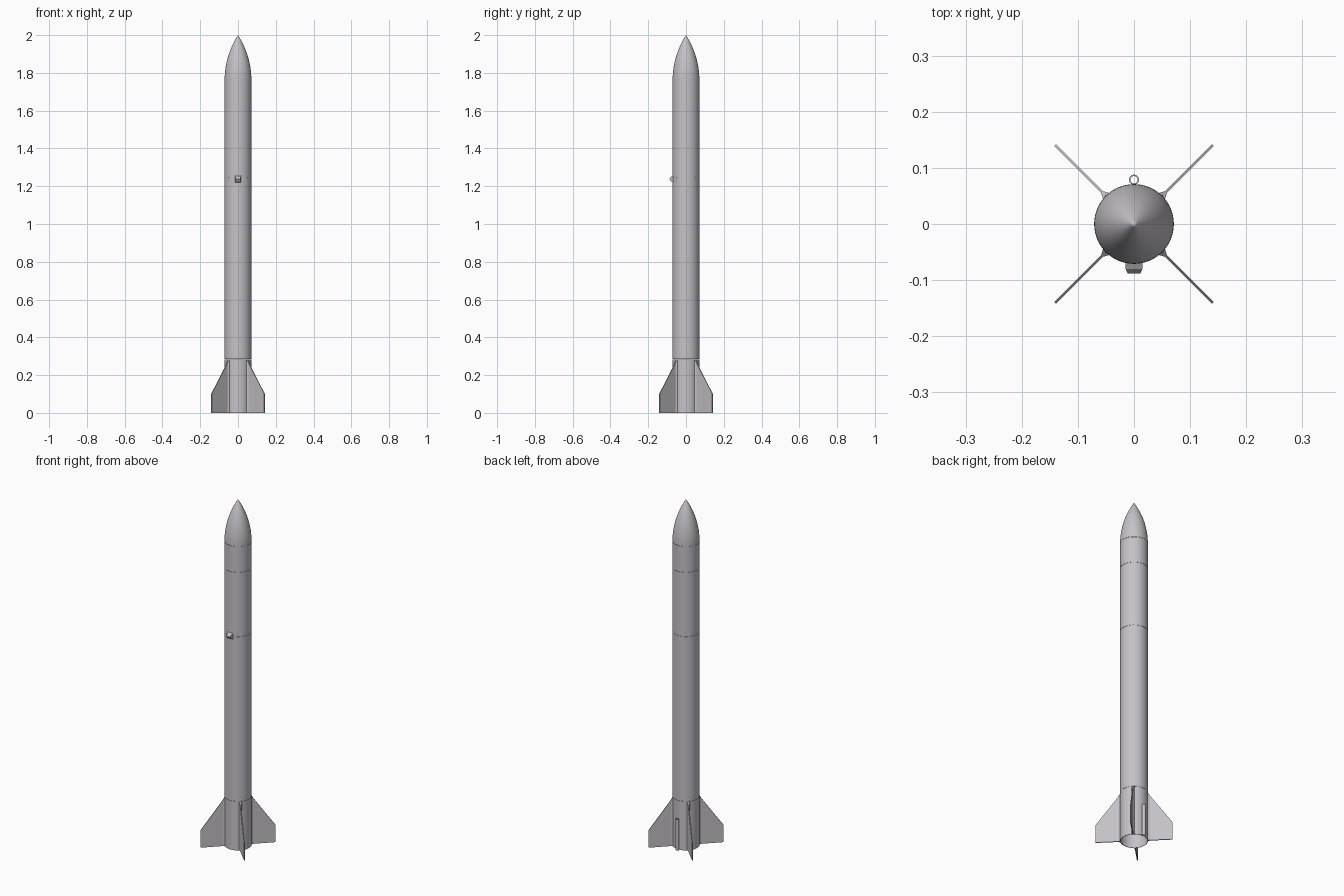
import bpy, bmesh, math
from mathutils import Matrix

if "Cube" in bpy.data.objects:
    bpy.data.objects.remove(bpy.data.objects["Cube"])

R = 0.071      # airframe radius
SEG = 64

grey = bpy.data.materials.new("light grey")
grey.diffuse_color = (0.56, 0.54, 0.57, 1)
grey.use_nodes = True
grey.node_tree.nodes["Principled BSDF"].inputs["Base Color"].default_value = grey.diffuse_color


def make(name, verts, faces, smooth=True):
    me = bpy.data.meshes.new(name)
    me.from_pydata(verts, [], faces)
    bm = bmesh.new()
    bm.from_mesh(me)
    bmesh.ops.remove_doubles(bm, verts=bm.verts, dist=1e-5)
    bmesh.ops.recalc_face_normals(bm, faces=bm.faces)
    bm.to_mesh(me)
    bm.free()
    ob = bpy.data.objects.new(name, me)
    bpy.context.collection.objects.link(ob)
    me.materials.append(grey)
    if smooth:
        bpy.ops.object.select_all(action='DESELECT')
        ob.select_set(True)
        bpy.context.view_layer.objects.active = ob
        bpy.ops.object.shade_smooth_by_angle(angle=math.radians(35))
    return ob


def lathe(name, profile, seg=SEG, closed=False):
    """Spin a (radius, z) profile round the z axis."""
    n = len(profile)
    verts = [(r * math.cos(2 * math.pi * s / seg), r * math.sin(2 * math.pi * s / seg), z)
             for s in range(seg) for r, z in profile]
    faces = []
    for s in range(seg):
        a, b = s * n, ((s + 1) % seg) * n
        for i in range(n if closed else n - 1):
            j = (i + 1) % n
            faces.append((a + i, b + i, b + j, a + j))
    return make(name, verts, faces)


def tube(name, r_out, r_in, z0, z1, seg=SEG):
    return lathe(name, [(r_out, z0), (r_out, z1), (r_in, z1), (r_in, z0)], seg, True)


# Airframe sections, meeting at thin seams
tube("fin_can", R, R - 0.002, 0.0, 0.283)
tube("lower_body_tube", R, R - 0.002, 0.284, 1.237)
tube("upper_body_tube", R, R - 0.002, 1.238, 1.609)
tube("payload_tube", R, R - 0.002, 1.610, 1.759)

# Ogive nose cone
L = 0.24
rho = (R * R + L * L) / (2 * R)
nose = [(math.sqrt(rho ** 2 - (L * i / 24) ** 2) + R - rho, 1.76 + L * i / 24)
        for i in range(24)]
lathe("nose_cone", nose + [(0.0, 2.0)])


def slab(name, outline, half):
    """Flat plate in the radial plane; half(r) gives half the thickness."""
    n = len(outline)
    verts = [(r, s * half(r), z) for s in (-1, 1) for r, z in outline]
    faces = [tuple(range(n)), tuple(range(n, 2 * n))]
    faces += [(i, (i + 1) % n, n + (i + 1) % n, n + i) for i in range(n)]
    return make(name, verts, faces, False)


# Four swept fins with tapered root fillets
for k in range(4):
    turn = Matrix.Rotation(math.radians(45 + 90 * k), 4, 'Z')
    fin = slab(f"fin_{k + 1}", [(R - 0.001, 0.0), (0.199, 0.0), (0.199, 0.10), (R - 0.001, 0.28)],
               lambda r: 0.0025)
    fillet = slab(f"fin_fillet_{k + 1}",
                  [(R - 0.002, 0.0), (0.080, 0.0), (0.080, 0.268), (R - 0.002, 0.283)],
                  lambda r: 0.0085 if r < 0.075 else 0.0026)
    fin.data.transform(turn)
    fillet.data.transform(turn)

# Launch lug on the back
lug = tube("launch_lug", 0.009, 0.0065, 0.0, 0.18, 24)
lug.data.transform(Matrix.Translation((0, R + 0.008, 0)))

# Small wedge-shaped shroud on the front
w = 0.015
side = [(-0.067, 1.218), (-0.080, 1.226), (-0.088, 1.238), (-0.080, 1.250), (-0.067, 1.257)]
n = len(side)
verts = [(sx * (w if y > -0.085 else w * 0.75), y, z) for sx in (-1, 1) for y, z in side]
faces = [tuple(range(n)), tuple(range(n, 2 * n))]
faces += [(i, (i + 1) % n, n + (i + 1) % n, n + i) for i in range(n)]
make("front_shroud", verts, faces, False)

# Tiny rivets round the middle seam
for k in range(4):
    rivet = lathe(f"rivet_{k + 1}", [(0.003, -0.001), (0.003, 0.0006), (0.0, 0.0009)], 12)
    rivet.data.transform(Matrix.Rotation(math.radians(45 + 90 * k), 4, 'Z')
                         @ Matrix.Translation((R, 0, 1.243))
                         @ Matrix.Rotation(math.pi / 2, 4, 'Y'))
